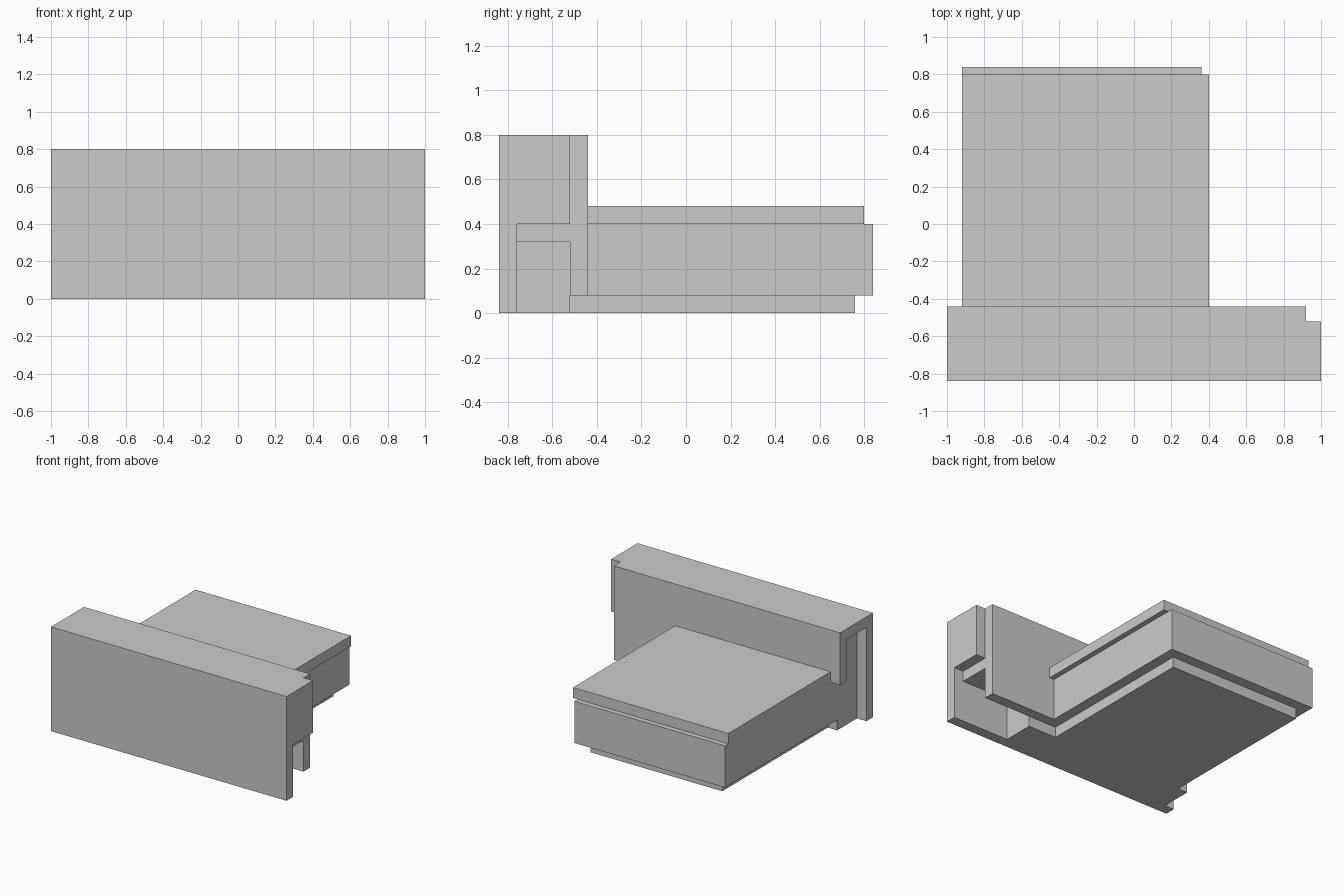
import bpy

if "Cube" in bpy.data.objects:
    bpy.data.objects.remove(bpy.data.objects["Cube"])


def box(name, x, y, z):
    """Axis-aligned box from (min, max) ranges."""
    bpy.ops.mesh.primitive_cube_add(size=1)
    ob = bpy.context.object
    ob.name = ob.data.name = name
    for v in ob.data.vertices:
        v.co = [r[0] if c < 0 else r[1] for c, r in zip(v.co, (x, y, z))]
    return ob


def cut(target, x, y, z):
    """Subtract a box from the target, then discard the cutter."""
    cutter = box("cutter", x, y, z)
    cutter.hide_render = True
    mod = target.modifiers.new("cut", 'BOOLEAN')
    mod.operation = 'DIFFERENCE'
    mod.solver = 'EXACT'
    mod.object = cutter
    bpy.context.view_layer.objects.active = target
    bpy.ops.object.modifier_apply(modifier=mod.name)
    bpy.data.objects.remove(cutter, do_unlink=True)


# Upright front wall
wall = box("front_wall", (-1, 1), (-0.84, -0.44), (0, 0.8))
OUT = 1.2   # cutters overshoot the outer faces
# rear lower rabbet
cut(wall, (-OUT, OUT), (-0.52, -0.3), (-0.2, 0.08))
# left end groove, open at the back below mid height
cut(wall, (-OUT, -0.92), (-0.76, -0.52), (-0.2, 0.72))
cut(wall, (-OUT, -0.92), (-0.6, -0.3), (-0.2, 0.4))
# right end: rear corner step, side notch and deep pocket underneath
cut(wall, (0.92, OUT), (-0.52, -0.3), (-0.2, OUT))
cut(wall, (0.92, OUT), (-0.76, -0.4), (-0.2, 0.4))
cut(wall, (0.52, OUT), (-0.76, -0.52), (-0.2, 0.32))

# Platform behind the wall: recessed base, body, overhanging top
box("platform_base", (-0.84, 0.28), (-0.52, 0.76), (0, 0.08))
box("platform_body", (-0.92, 0.36), (-0.44, 0.84), (0.08, 0.4))
box("platform_top", (-0.92, 0.4), (-0.44, 0.8), (0.4, 0.48))
